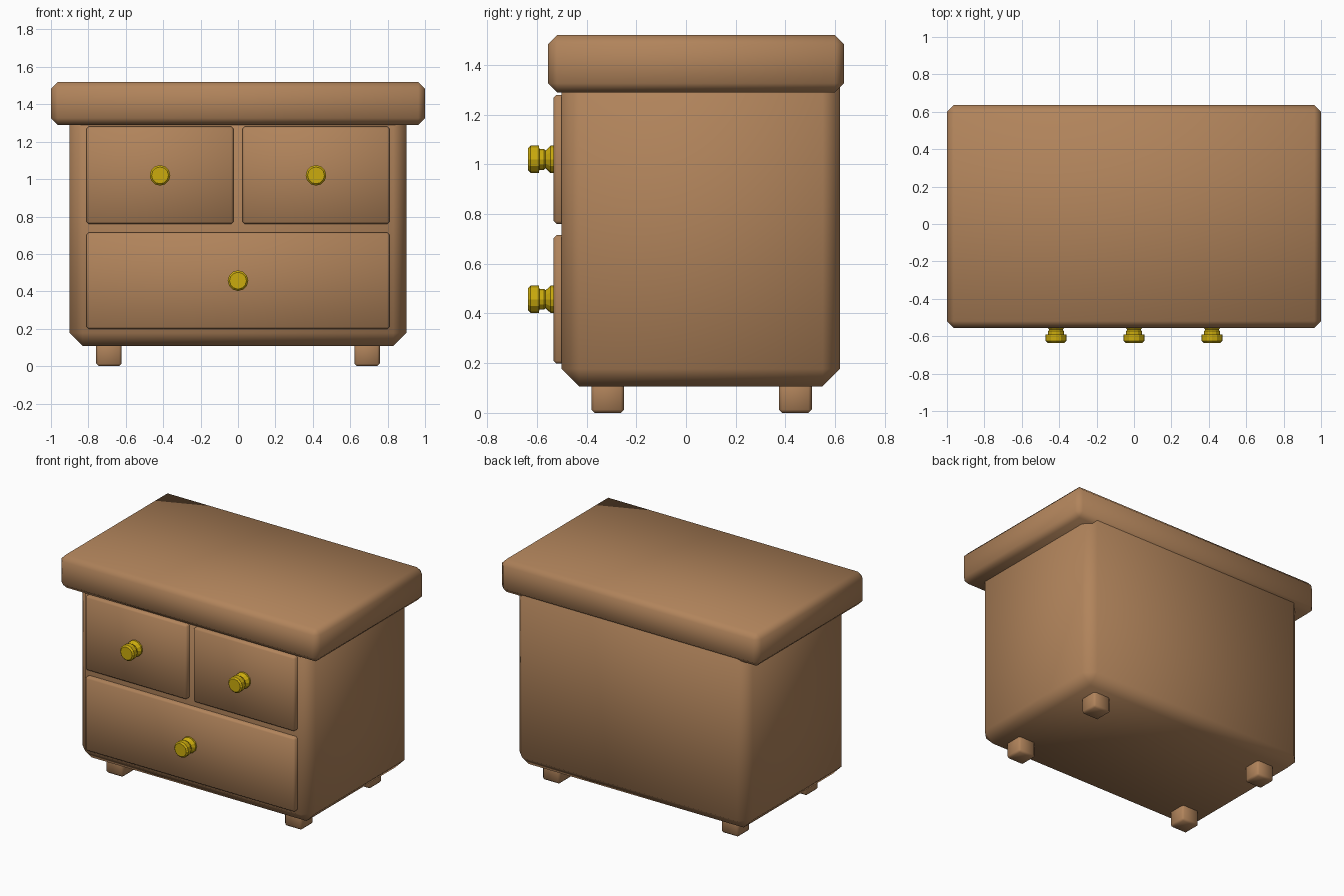
import bpy, bmesh, math
from mathutils import Matrix

if "Cube" in bpy.data.objects:
    bpy.data.objects.remove(bpy.data.objects["Cube"])


def material(name, rgb):
    m = bpy.data.materials.new(name)
    m.diffuse_color = (*rgb, 1.0)
    m.use_nodes = True
    m.node_tree.nodes["Principled BSDF"].inputs["Base Color"].default_value = m.diffuse_color
    return m


wood = material("brown wood", (0.44, 0.23, 0.105))
brass = material("yellow brass", (0.60, 0.41, 0.004))


def finish(name, bm, mat):
    bmesh.ops.recalc_face_normals(bm, faces=bm.faces)
    me = bpy.data.meshes.new(name)
    bm.to_mesh(me)
    bm.free()
    me.materials.append(mat)
    ob = bpy.data.objects.new(name, me)
    bpy.context.collection.objects.link(ob)
    return ob


def box(name, x, y, z, chamfer):
    """Smooth-shaded box with one-segment chamfers, from (min, max) ranges."""
    bm = bmesh.new()
    bmesh.ops.create_cube(bm, size=1)
    for v in bm.verts:
        v.co = [r[0] if c < 0 else r[1] for c, r in zip(v.co, (x, y, z))]
    bmesh.ops.bevel(bm, geom=bm.edges[:], offset=chamfer, segments=1,
                    affect='EDGES', profile=0.5)
    for f in bm.faces:
        f.smooth = True
    return finish(name, bm, wood)


def knob(name, x, z, sides=12):
    """Turned knob: (radius, y) profile spun around the y axis."""
    profile = [(0, -0.52), (0.055, -0.52), (0.055, -0.545), (0.036, -0.565),
               (0.042, -0.572), (0.042, -0.590), (0.055, -0.592),
               (0.055, -0.625), (0.045, -0.635), (0, -0.635)]
    bm = bmesh.new()
    vs = [bm.verts.new((r, y, 0)) for r, y in profile]
    es = [bm.edges.new(p) for p in zip(vs, vs[1:])]
    bmesh.ops.spin(bm, geom=vs + es, cent=(0, 0, 0), axis=(0, 1, 0),
                   angle=math.tau, steps=sides)
    bmesh.ops.remove_doubles(bm, verts=bm.verts[:], dist=1e-4)
    bmesh.ops.transform(bm, matrix=Matrix.Translation((x, 0, z)), verts=bm.verts[:])
    return finish(name, bm, brass)


# Cabinet body and overhanging top
box("body", (-0.9, 0.9), (-0.5, 0.62), (0.107, 1.40), 0.07)
box("top_slab", (-1, 1), (-0.555, 0.635), (1.29, 1.52), 0.036)

# Drawer fronts with knobs
box("bottom_drawer", (-0.81, 0.81), (-0.533, -0.44), (0.198, 0.715), 0.012)
knob("bottom_knob", 0, 0.457)
for side, s in (("left", -1), ("right", 1)):
    box(side + "_drawer", sorted((s * 0.024, s * 0.81)), (-0.533, -0.44),
        (0.76, 1.28), 0.012)
    knob(side + "_knob", s * 0.417, 1.02)

    # Feet
    for end, y in (("front", -0.315), ("back", 0.44)):
        box(f"{end}_{side}_foot", sorted((s * 0.622, s * 0.758)),
            (y - 0.066, y + 0.066), (0, 0.16), 0.013)
